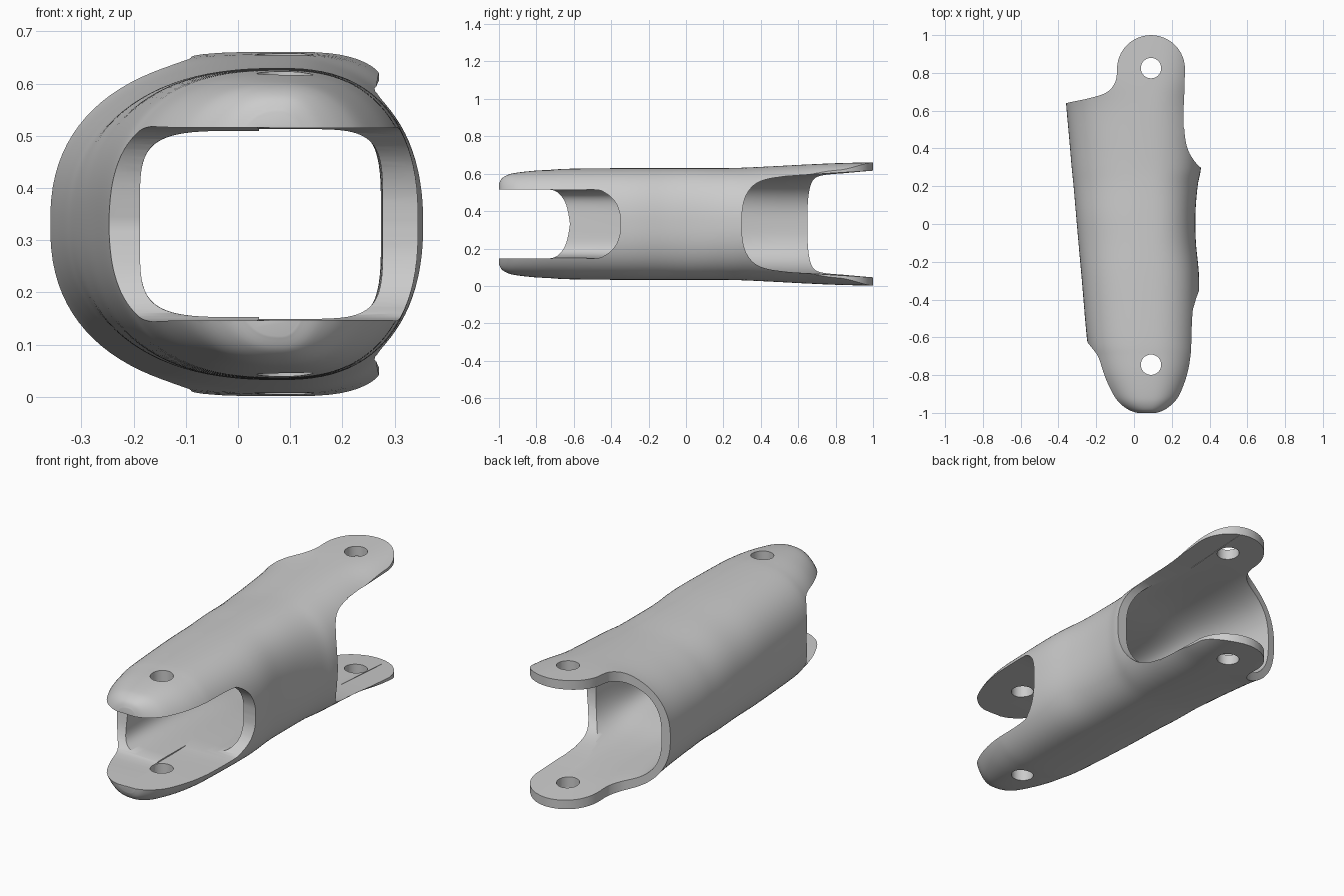
import bpy, bmesh
from math import sin, cos, pi, radians

if "Cube" in bpy.data.objects:
    bpy.data.objects.remove(bpy.data.objects["Cube"])

ZC = 0.331   # height of the symmetry plane
CX = 0.08    # x of the crown line of the shell


def smooth(rows, k=5):
    """Catmull-Rom resampling of a list of equal-length tuples."""
    out = []
    for i in range(len(rows) - 1):
        a, b = rows[max(i - 1, 0)], rows[i]
        c, d = rows[i + 1], rows[min(i + 2, len(rows) - 1)]
        for s in range(k):
            t = s / k
            out.append(tuple(0.5 * (2 * q + (r - p) * t + (2 * p - 5 * q + 4 * r - u) * t * t
                                    + (3 * q - p - 3 * r + u) * t ** 3)
                             for p, q, r, u in zip(a, b, c, d)))
    return out + [tuple(rows[-1])]


def make(name, rings):
    """Closed solid from a list of equally long point rings."""
    bm = bmesh.new()
    vs = [[bm.verts.new(p) for p in ring] for ring in rings]
    n = len(vs[0])
    for a, b in zip(vs, vs[1:]):
        for i in range(n):
            bm.faces.new((a[i], a[(i + 1) % n], b[(i + 1) % n], b[i]))
    bm.faces.new(vs[0])
    bm.faces.new(vs[-1])
    bmesh.ops.recalc_face_normals(bm, faces=bm.faces)
    me = bpy.data.meshes.new(name)
    bm.to_mesh(me)
    bm.free()
    ob = bpy.data.objects.new(name, me)
    bpy.context.collection.objects.link(ob)
    return ob


def loft(name, rows, seg=96):
    """Lopsided superellipse sections: (y, left x, right x, half height, exponent)."""
    rings = []
    for y, l, r, h, n in smooth(rows):
        ring = []
        for i in range(seg):
            t = 2 * pi * (i + 0.5) / seg
            c, s = cos(t), sin(t)
            w = (r - CX) if c > 0 else (l - CX)
            ring.append((CX + w * abs(c) ** (2 / n), y,
                         ZC + h * abs(s) ** (2 / n) * (1 if s > 0 else -1)))
        rings.append(ring)
    return make(name, rings)


def side_prism(name, half, x0, x1):
    """Half profile (y, dz) mirrored about the mid plane, extruded along x."""
    h = smooth(half)
    prof = h + [(y, -z) for y, z in reversed(h[:-1])]
    return make(name, [[(x, y, ZC + z) for y, z in prof] for x in (x0, x1)])


def boolean(ob, cutter, op='DIFFERENCE'):
    m = ob.modifiers.new(cutter.name, 'BOOLEAN')
    m.operation, m.object, m.solver = op, cutter, 'EXACT'
    cutter.hide_render = True
    bpy.context.view_layer.objects.active = ob
    bpy.ops.object.modifier_apply(modifier=m.name)
    bpy.data.objects.remove(cutter)


# Outer shell
shell = loft("link_shell", [
    (-1.0, -0.02, 0.14, 0.215, 2.5), (-0.985, -0.06, 0.185, 0.243, 2.5),
    (-0.95, -0.11, 0.235, 0.264, 2.5), (-0.9, -0.15, 0.275, 0.275, 2.5),
    (-0.8, -0.20, 0.315, 0.286, 2.5), (-0.7, -0.23, 0.335, 0.292, 2.5),
    (-0.6, -0.25, 0.34, 0.296, 2.5), (-0.3, -0.276, 0.345, 0.299, 2.5),
    (-0.1, -0.294, 0.328, 0.299, 2.4), (0.05, -0.307, 0.325, 0.299, 2.4),
    (0.2, -0.32, 0.337, 0.299, 2.3), (0.3, -0.33, 0.355, 0.301, 2.3),
    (0.45, -0.343, 0.36, 0.308, 2.3), (0.64, -0.36, 0.36, 0.318, 2.4),
    (0.8, -0.37, 0.36, 0.325, 3.0), (1.03, -0.38, 0.36, 0.331, 3.5)])

# Hollow core
boolean(shell, loft("core_cutter", [
    (-1.1, -0.19, 0.29, 0.18, 6), (-0.5, -0.19, 0.28, 0.181, 5),
    (0.0, -0.22, 0.275, 0.21, 4), (0.3, -0.27, 0.30, 0.25, 3),
    (0.64, -0.315, 0.315, 0.265, 2.8), (0.8, -0.33, 0.33, 0.272, 3.5),
    (1.1, -0.35, 0.35, 0.292, 4)]))

# Side slots that leave the front and back lugs
boolean(shell, side_prism("front_right_slot", [
    (-1.2, 0.184), (-0.8, 0.184), (-0.5, 0.184), (-0.43, 0.165),
    (-0.38, 0.12), (-0.355, 0.06), (-0.35, 0)], 0.04, 0.7))
boolean(shell, side_prism("front_left_slot", [
    (-1.2, 0.185), (-0.9, 0.185), (-0.74, 0.185), (-0.68, 0.163),
    (-0.64, 0.1), (-0.62, 0)], -0.7, 0.06))
boolean(shell, side_prism("back_right_slot", [
    (1.2, 0.297), (0.7, 0.267), (0.52, 0.253), (0.42, 0.236),
    (0.36, 0.205), (0.32, 0.15), (0.302, 0.08), (0.3, 0)], 0.15, 0.7))

# Back lug outline seen from above
arc = [(0.09 + 0.18 * cos(pi * i / 24), 0.82 + 0.18 * sin(pi * i / 24)) for i in range(25)]
neck = smooth([(-0.09, 0.80), (-0.1, 0.75), (-0.14, 0.7), (-0.22, 0.67), (-0.36, 0.64)])
outline = ([(-0.7, 0.6), (-0.7, -1.2), (0.7, -1.2), (0.7, 0.4), (0.262, 0.51), (0.265, 0.65)]
           + arc + neck)
boolean(shell, make("outline_cutter", [[(x, y, z) for x, y in outline] for z in (-0.2, 0.9)]),
        'INTERSECT')

# Pin holes through both pairs of lugs
for y in (0.825, -0.745):
    ring = [(0.09 + 0.054 * cos(2 * pi * i / 32), y + 0.054 * sin(2 * pi * i / 32))
            for i in range(32)]
    boolean(shell, make("pin_hole", [[(px, py, z) for px, py in ring] for z in (-0.2, 0.9)]))

bpy.ops.object.select_all(action='DESELECT')
shell.select_set(True)
bpy.context.view_layer.objects.active = shell
bpy.ops.object.shade_smooth_by_angle(angle=radians(35))
